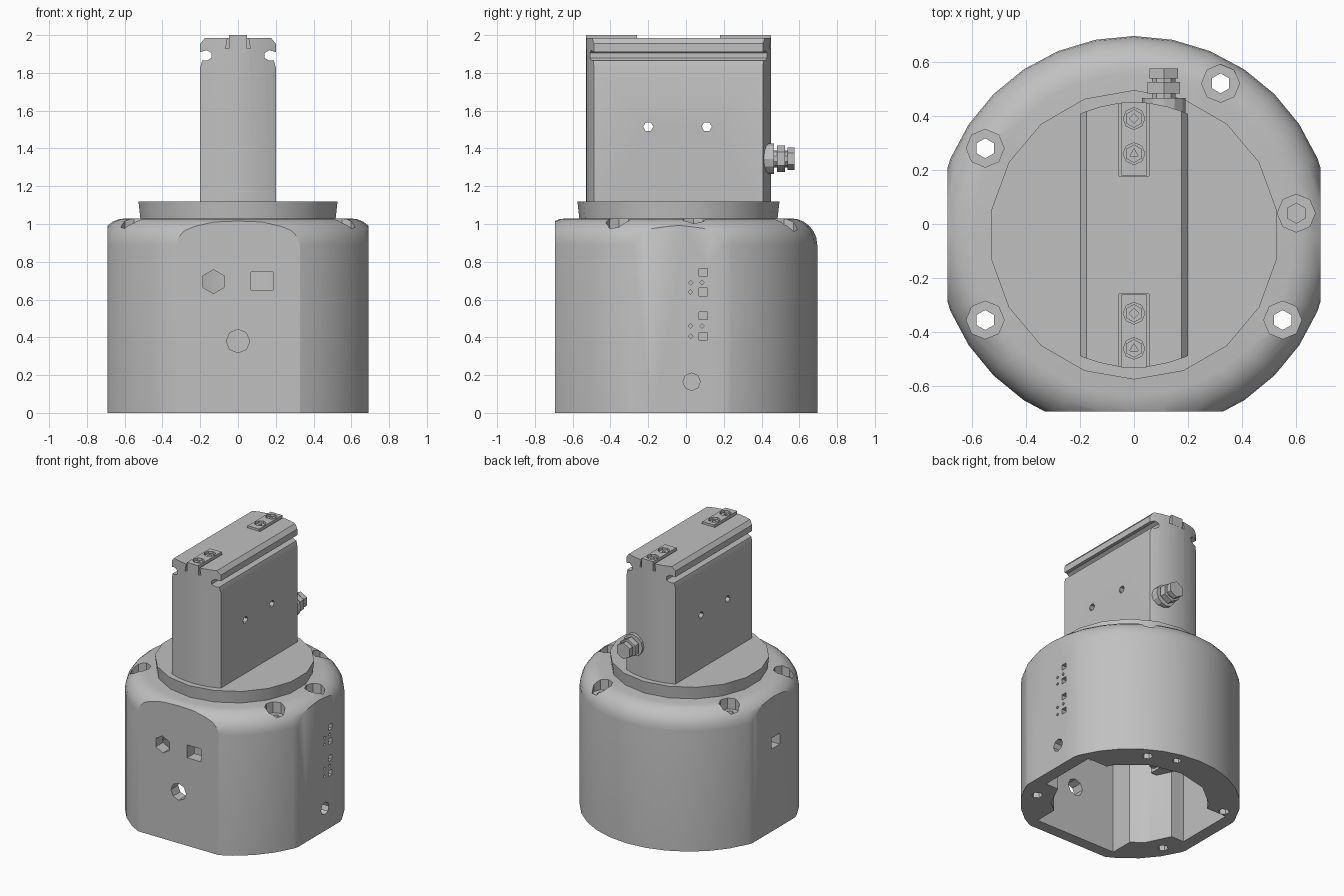
import bpy, bmesh, math
from mathutils import Matrix

if "Cube" in bpy.data.objects:
    bpy.data.objects.remove(bpy.data.objects["Cube"])

gray = bpy.data.materials.new("machined gray")
gray.use_nodes = True
gray.diffuse_color = (0.53, 0.53, 0.53, 1)
gray.node_tree.nodes["Principled BSDF"].inputs["Base Color"].default_value = (0.53, 0.53, 0.53, 1)

CY = -0.04  # axis of the round parts
TURN = {"x": Matrix.Rotation(math.pi / 2, 4, "Y"),
        "y": Matrix.Rotation(-math.pi / 2, 4, "X"),
        "z": Matrix.Identity(4)}


def finish(bm, name):
    bmesh.ops.recalc_face_normals(bm, faces=bm.faces)
    mesh = bpy.data.meshes.new(name)
    bm.to_mesh(mesh)
    bm.free()
    mesh.materials.append(gray)
    ob = bpy.data.objects.new(name, mesh)
    bpy.context.collection.objects.link(ob)
    return ob


def box(name, x0, x1, y0, y1, z0, z1):
    bm = bmesh.new()
    bmesh.ops.create_cube(bm, size=1)
    bmesh.ops.scale(bm, vec=(x1 - x0, y1 - y0, z1 - z0), verts=bm.verts)
    bmesh.ops.translate(bm, vec=((x0 + x1) / 2, (y0 + y1) / 2, (z0 + z1) / 2), verts=bm.verts)
    return finish(bm, name)


def rod(name, center, r, length, axis="z", sides=6, r2=None):
    bm = bmesh.new()
    bmesh.ops.create_cone(bm, cap_ends=True, segments=sides, radius1=r,
                          radius2=r if r2 is None else r2, depth=length)
    bmesh.ops.transform(bm, matrix=Matrix.Translation(center) @ TURN[axis], verts=bm.verts)
    return finish(bm, name)


def prism(name, profile, y0, y1):
    """Extrude an x-z outline along y."""
    bm = bmesh.new()
    face = bm.faces.new([bm.verts.new((x, y0, z)) for x, z in profile])
    new = bmesh.ops.extrude_face_region(bm, geom=[face])["geom"]
    bmesh.ops.translate(bm, vec=(0, y1 - y0, 0),
                        verts=[v for v in new if isinstance(v, bmesh.types.BMVert)])
    return finish(bm, name)


def lathe(name, profile, sides):
    bm = bmesh.new()
    verts = [bm.verts.new((r, 0, z)) for r, z in profile]
    edges = [bm.edges.new(p) for p in zip(verts, verts[1:])]
    bmesh.ops.spin(bm, geom=verts + edges, cent=(0, 0, 0), axis=(0, 0, 1),
                   angle=math.tau, steps=sides, use_duplicate=False)
    bmesh.ops.remove_doubles(bm, verts=bm.verts, dist=0.0005)
    bmesh.ops.translate(bm, vec=(0, CY, 0), verts=bm.verts)
    return finish(bm, name)


def boolean(ob, tool, op="DIFFERENCE"):
    mod = ob.modifiers.new("cut", "BOOLEAN")
    mod.object, mod.operation, mod.solver = tool, op, "EXACT"
    bpy.context.view_layer.update()
    mesh = bpy.data.meshes.new_from_object(ob.evaluated_get(bpy.context.evaluated_depsgraph_get()))
    ob.modifiers.clear()
    ob.data = mesh
    bpy.data.objects.remove(tool)


# Round housing with a filleted shoulder, flattened on the front and sides
fillet = [(0.595 + 0.14 * math.cos(a), 0.89 + 0.14 * math.sin(a))
          for a in (math.radians(15 * i) for i in range(7))]
housing = lathe("housing", [(0, 0), (0.735, 0)] + fillet + [(0, 1.03)], 32)
boolean(housing, box("flats", -0.69, 0.69, -0.694, 0.9, -0.1, 1.2), "INTERSECT")

# Hollow inside, open at the bottom: round core with pockets behind the flats
boolean(housing, rod("core", (0, CY, 0.4), 0.53, 1, sides=14))
boolean(housing, box("front_pocket", -0.33, 0.33, -0.61, -0.2, -0.1, 0.9))
boolean(housing, box("side_pockets", -0.6, 0.6, -0.2, 0.24, -0.1, 0.9))

# Counterbored mounting holes in the shoulder
for x, y, through in [(-0.55, 0.28, 1), (0.32, 0.52, 1), (0.6, 0.04, 0),
                      (-0.55, -0.355, 1), (0.55, -0.355, 1)]:
    boolean(housing, rod("counterbore", (x, y, 1.05), 0.07, 0.2, sides=8))
    depth = 1.4 if through else 0.17
    boolean(housing, rod("bolt_hole", (x, y, 1.1 - depth / 2), 0.037, depth))
boolean(housing, rod("blind_hole", (0.13, 0.6, 0), 0.03, 0.2))

# Front ports
boolean(housing, rod("round_port", (-0.13, -0.63, 0.695), 0.063, 0.24, "y"))
boolean(housing, box("square_port", 0.07, 0.185, -0.75, -0.5, 0.65, 0.745))
boolean(housing, rod("lower_port", (0, -0.63, 0.38), 0.062, 0.24, "y", 8))

# Left and right side ports
boolean(housing, box("side_port", -0.8, -0.5, -0.11, -0.015, 0.61, 0.69))
boolean(housing, rod("side_round_port", (0.64, 0.03, 0.165), 0.046, 0.3, "x", 8))
for z in (0.745, 0.64, 0.515, 0.405):
    boolean(housing, box("pocket", 0.64, 0.75, 0.07, 0.115, z - 0.02, z + 0.02))
for y, z in [(0.025, 0.69), (0.025, 0.64), (0.025, 0.46), (0.025, 0.405), (0.085, 0.69), (0.085, 0.46)]:
    boolean(housing, rod("pin_hole", (0.69, y, z), 0.012, 0.06, "x", 4))

# Connector on the cavity wall
box("inner_connector", -0.5, -0.4, -0.3, -0.18, 0.5, 0.58)
box("inner_connector_step", -0.42, -0.36, -0.27, -0.21, 0.52, 0.56)

# Round plate, slightly wider at its top
rod("turntable_plate", (0, CY, 1.075), 0.525, 0.09, sides=18, r2=0.535)

# Upright block: grooved profile trimmed by a cylinder
half = [(0.2, 1.1), (0.2, 1.83), (0.19, 1.865), (0.165, 1.865), (0.14, 1.88), (0.14, 1.905),
        (0.165, 1.92), (0.2, 1.91), (0.2, 1.955), (0.175, 1.985)]
outline = half + [(-x, z) for x, z in reversed(half)]
block = prism("upright_block", outline, -0.7, 0.7)
boolean(block, rod("block_trim", (0, CY, 1.5), 0.49, 1.4, sides=48), "INTERSECT")
for y in (-0.2, 0.11):
    boolean(block, rod("cross_hole", (0, y, 1.515), 0.027, 0.6, "x", 6))

# Key plates set in short dovetail slots, each with two socket screws
dovetail = [(-0.049, 2.02), (0.049, 2.02), (0.065, 1.93), (-0.065, 1.93)]
for label, y0, y1, holes in [("front", -0.53, -0.26, (-0.46, -0.33)),
                             ("back", 0.18, 0.45, (0.26, 0.39))]:
    boolean(block, prism("slot", dovetail, y0 - 0.002 if y0 > 0 else -0.7, y1 + 0.002 if y0 < 0 else 0.7))
    plate = box(label + "_key_plate", -0.047, 0.047, y0, y1, 1.93, 2.0)
    for i, y in enumerate(holes):
        boolean(plate, rod("screw_recess", (0, y, 2.0), 0.04, 0.05, sides=8))
        screw = rod(f"{label}_screw_{i + 1}", (0, y, 1.972), 0.034, 0.03)
        boolean(screw, rod("socket", (0, y, 1.99), 0.018, 0.03, sides=3 + i % 2))

# Hose fitting on the back
for name, r, y0, y1, sides in [("fitting_flange", 0.08, 0.4, 0.465, 12),
                               ("fitting_neck", 0.045, 0.45, 0.56, 10),
                               ("fitting_nut", 0.07, 0.482, 0.525, 6),
                               ("fitting_cap", 0.06, 0.538, 0.575, 6)]:
    rod(name, (0.11, (y0 + y1) / 2, 1.345), r, y1 - y0, "y", sides)

# Smooth the curved walls, keep the edges sharp
bpy.ops.object.select_all(action="DESELECT")
for ob in bpy.context.collection.objects:
    if ob.type == "MESH":
        ob.select_set(True)
        bpy.context.view_layer.objects.active = ob
bpy.ops.object.shade_smooth_by_angle(angle=math.radians(28))
